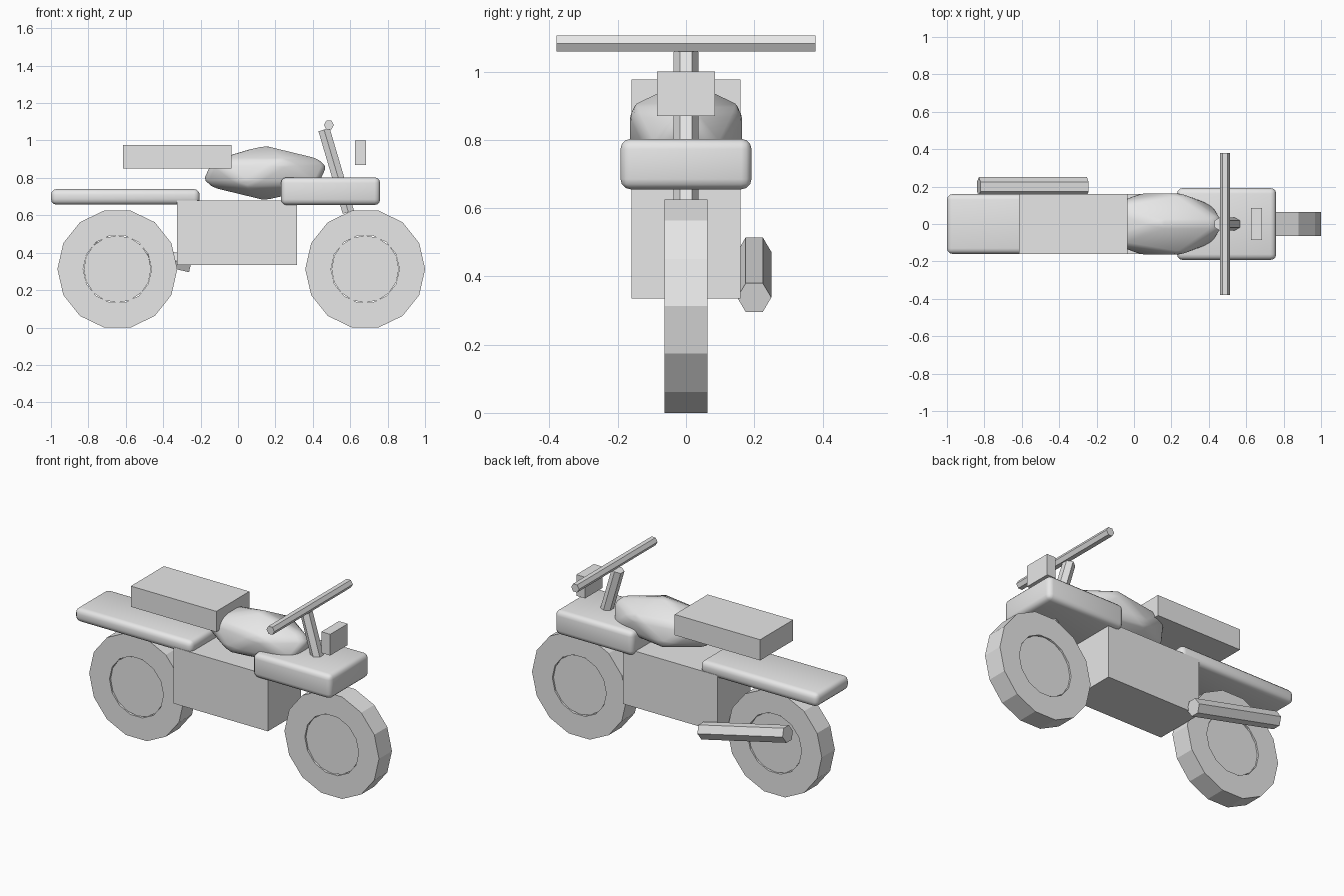
import bpy, bmesh, math
from mathutils import Matrix, Vector

if "Cube" in bpy.data.objects:
    bpy.data.objects.remove(bpy.data.objects["Cube"], do_unlink=True)

grey = bpy.data.materials.new("plain grey")
grey.use_nodes = True
colour = (0.8, 0.8, 0.8, 1)
grey.diffuse_color = colour
grey.node_tree.nodes["Principled BSDF"].inputs["Base Color"].default_value = colour


def finish(name, bm, smooth=False, bevel=0, segments=3):
    bmesh.ops.recalc_face_normals(bm, faces=bm.faces)
    mesh = bpy.data.meshes.new(name)
    bm.to_mesh(mesh)
    bm.free()
    mesh.materials.append(grey)
    if smooth:
        mesh.shade_smooth()
    ob = bpy.data.objects.new(name, mesh)
    bpy.context.collection.objects.link(ob)
    if bevel:
        mod = ob.modifiers.new("rounded edges", "BEVEL")
        mod.width, mod.segments = bevel, segments
        mod.limit_method = "ANGLE"
        mod.angle_limit = math.radians(30)
    return ob


def box(name, x0, x1, z0, z1, half_width, bevel=0):
    bm = bmesh.new()
    size = Matrix.Diagonal((x1 - x0, 2 * half_width, z1 - z0, 1))
    place = Matrix.Translation(((x0 + x1) / 2, 0, (z0 + z1) / 2))
    bmesh.ops.create_cube(bm, size=1, matrix=place @ size)
    return finish(name, bm, smooth=bevel > 0, bevel=bevel)


def rod(name, start, end, radius, sides, spin=0):
    """Prism between two points; spin turns its cross-section."""
    a, b = Vector(start), Vector(end)
    axis = b - a
    turn = axis.to_track_quat("Z", "Y").to_matrix().to_4x4()
    bm = bmesh.new()
    bmesh.ops.create_cone(
        bm, cap_ends=True, segments=sides, radius1=radius, radius2=radius,
        depth=axis.length,
        matrix=Matrix.Translation((a + b) / 2) @ turn @ Matrix.Rotation(spin, 4, "Z"))
    return finish(name, bm)


def tyre(name, x, z, outer, inner, half_width, sides):
    bm = bmesh.new()
    section = [(outer, -half_width), (outer, half_width),
               (inner, half_width), (inner, -half_width)]
    rings = []
    for i in range(sides):
        a = 2 * math.pi * i / sides
        rings.append([bm.verts.new((x + r * math.cos(a), y, z + r * math.sin(a)))
                      for r, y in section])
    for i, ring in enumerate(rings):
        after = rings[(i + 1) % sides]
        for j in range(4):
            k = (j + 1) % 4
            bm.faces.new((ring[j], ring[k], after[k], after[j]))
    return finish(name, bm)


# Wheels: square-edged tyres with a slightly sunken hub disc
axle = 0.3125
for side, x in (("rear", -0.645), ("front", 0.68)):
    tyre(side + "_tyre", x, axle, 0.3205, 0.183, 0.063, 14)
    rod(side + "_hub", (x, -0.055, axle), (x, 0.055, axle), 0.18, 16)

# Body blocks
box("engine_block", -0.325, 0.315, 0.335, 0.68, 0.16)
box("seat", -0.615, -0.035, 0.85, 0.977, 0.16)
box("headlight", 0.625, 0.685, 0.87, 1.0, 0.085)

# Rounded mudguards
box("rear_mudguard", -1.0, -0.205, 0.657, 0.74, 0.16, bevel=0.03)
box("front_mudguard", 0.23, 0.76, 0.655, 0.803, 0.192, bevel=0.03)

# Fuel tank: stretched icosahedron with its sharper edges rounded
bm = bmesh.new()
bmesh.ops.create_icosphere(
    bm, subdivisions=1, radius=1,
    matrix=Matrix.Translation((0.145, 0, 0.826)) @ Matrix.Diagonal((0.385, 0.2, 0.151, 1)))
finish("fuel_tank", bm, smooth=True, bevel=0.03)

# Steering column, handlebar and exhaust are six-sided rods
quarter = math.pi / 2
rod("steering_column", (0.59, 0, 0.617), (0.46, 0, 1.058), 0.036, 6, quarter)
rod("handlebar", (0.486, -0.38, 1.083), (0.486, 0.38, 1.083), 0.027, 6, quarter)
rod("exhaust", (-0.252, 0.2, 0.338), (-0.83, 0.2, 0.472), 0.05, 6, quarter)
